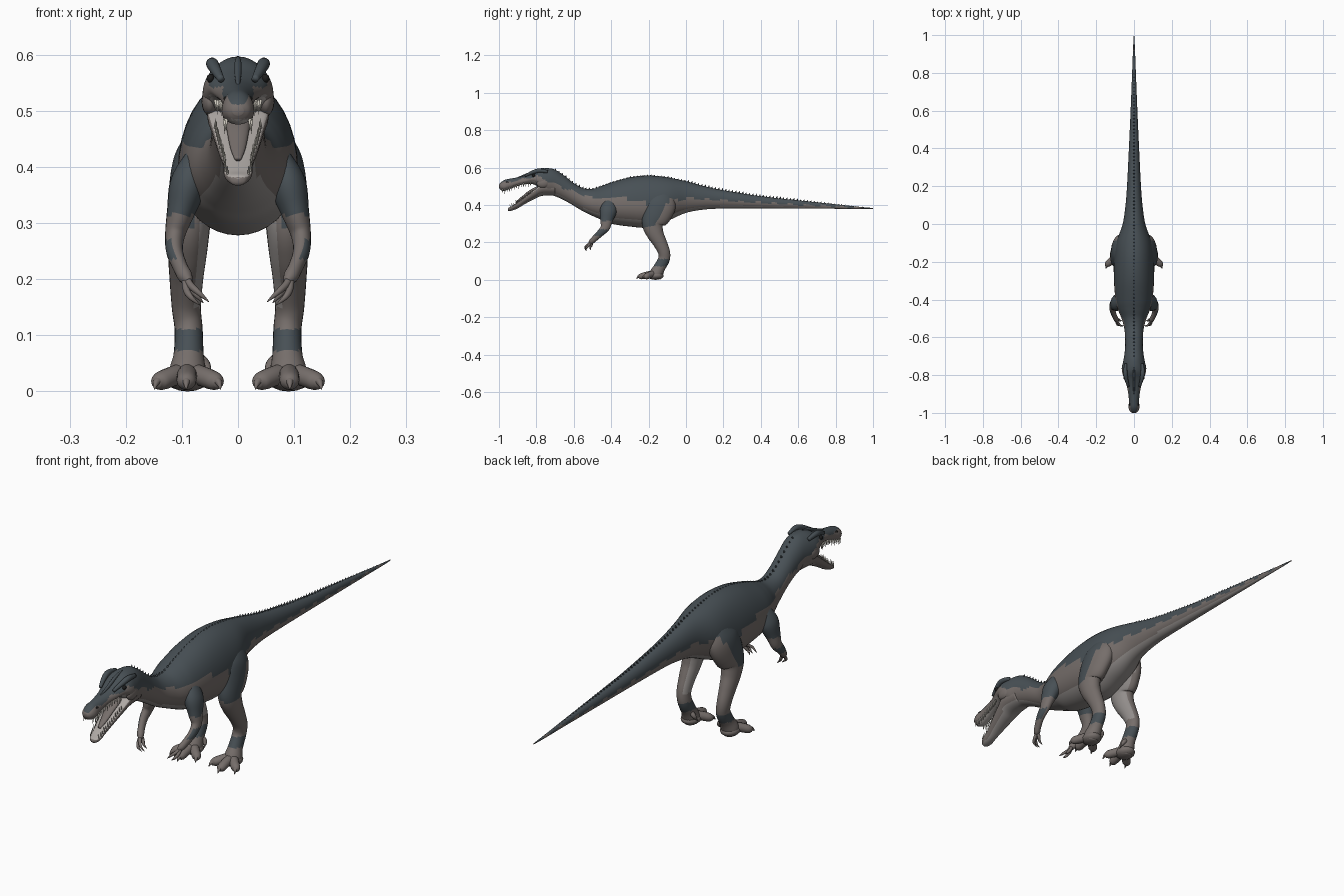
import bpy, bmesh, math
from mathutils import Vector, Matrix

if "Cube" in bpy.data.objects:
    bpy.data.objects.remove(bpy.data.objects["Cube"])


def material(name, rgb):
    m = bpy.data.materials.new(name)
    m.diffuse_color = (*rgb, 1)
    m.use_nodes = True
    m.node_tree.nodes["Principled BSDF"].inputs["Base Color"].default_value = m.diffuse_color
    return m


SLATE, BROWN, PALE, MOUTH, IVORY, BLACK = range(6)
MATS = [material("slate_back", (.064, .080, .091)), material("brown_flank", (.180, .156, .146)),
        material("pale_belly", (.29, .27, .26)), material("mouth_lining", (.42, .39, .37)),
        material("ivory_teeth", (.60, .57, .50)), material("dark_eye", (.012, .012, .012))]


def finish(name, bm, rule, mirror=False):
    """Turn a bmesh into a smooth object, coloured by rule(centre, normal)."""
    bmesh.ops.recalc_face_normals(bm, faces=bm.faces)
    for f in bm.faces:
        f.smooth = True
        f.material_index = rule(f.calc_center_median(), f.normal) if callable(rule) else rule
    me = bpy.data.meshes.new(name)
    bm.to_mesh(me)
    bm.free()
    for m in MATS:
        me.materials.append(m)
    ob = bpy.data.objects.new(name, me)
    bpy.context.collection.objects.link(ob)
    if mirror:
        ob.modifiers.new("Mirror", 'MIRROR')
    return ob


def spline(pts, k):
    """Catmull-Rom resampling of equal-length tuples, k steps per span."""
    p = [pts[0]] + list(pts) + [pts[-1]]
    out = []
    for i in range(1, len(p) - 2):
        for s in range(k):
            t = s / k
            out.append([.5 * (2 * b + (c - a) * t + (2 * a - 5 * b + 4 * c - d) * t * t
                              + (3 * b - a - 3 * c + d) * t ** 3)
                        for a, b, c, d in zip(p[i - 1], p[i], p[i + 1], p[i + 2])])
    return out + [list(pts[-1])]


def skin(bm, rings):
    vs = [[bm.verts.new(v) for v in r] for r in rings]
    n = len(vs[0])
    for a, b in zip(vs, vs[1:]):
        for i in range(n):
            bm.faces.new((a[i], a[(i + 1) % n], b[(i + 1) % n], b[i]))
    bm.faces.new(vs[0])
    bm.faces.new(vs[-1])


def section(y, top, bot, w, low, flat=1, n=36):
    """Egg-shaped cross-section; low = height share of the widest line."""
    zc = bot + (top - bot) * low
    ring = []
    for i in range(n):
        a = 2 * math.pi * i / n
        s, c = math.sin(a), math.cos(a)
        z = zc + (top - zc) * s ** flat if s >= 0 else zc + (zc - bot) * s
        ring.append(Vector((w * c, y, z)))
    return ring


def tube(bm, pts, k=5, n=18):
    """Sweep ellipses along (x, y, z, side radius, depth radius)."""
    P = spline(pts, k)
    rings = []
    for i, p in enumerate(P):
        t = (Vector(P[min(i + 1, len(P) - 1)][:3]) - Vector(P[max(i - 1, 0)][:3])).normalized()
        side = (Vector((1, 0, 0)) - t * t.x).normalized()
        up = t.cross(side)
        rings.append([Vector(p[:3]) + side * p[3] * math.cos(j * 2 * math.pi / n)
                      + up * p[4] * math.sin(j * 2 * math.pi / n) for j in range(n)])
    skin(bm, rings)


def blob(bm, loc, size, seg=16):
    bmesh.ops.create_uvsphere(bm, u_segments=seg, v_segments=seg // 2, radius=1,
                              matrix=Matrix.Translation(loc) @ Matrix.Diagonal((*size, 1)))


def spike(bm, base, tip, r, seg=6):
    d = Vector(tip) - Vector(base)
    rot = d.to_track_quat('Z', 'Y').to_matrix().to_4x4()
    bmesh.ops.create_cone(bm, cap_ends=True, segments=seg, radius1=r, radius2=r * .08, depth=d.length,
                          matrix=Matrix.Translation((Vector(base) + Vector(tip)) / 2) @ rot)


def lookup(table, y, col=1):
    for a, b in zip(table, table[1:]):
        if a[0] <= y <= b[0]:
            return a[col] + (b[col] - a[col]) * (y - a[0]) / (b[0] - a[0])
    return table[0][col] if y < table[0][0] else table[-1][col]


# Body from snout to tail tip: y, top, bottom, half width, widest height
BODY = [(-1, .508, .492, .010, .5), (-.99, .521, .480, .022, .5), (-.97, .534, .476, .029, .4),
        (-.94, .541, .486, .027, .4), (-.90, .548, .502, .030, .4), (-.86, .557, .511, .038, .4),
        (-.82, .572, .512, .052, .45), (-.78, .592, .490, .063, .4), (-.74, .597, .457, .060, .45),
        (-.70, .589, .447, .052, .5), (-.65, .556, .425, .047, .5), (-.60, .517, .396, .047, .5),
        (-.55, .490, .366, .052, .48), (-.50, .486, .342, .066, .46), (-.45, .502, .320, .086, .45),
        (-.40, .520, .300, .098, .44), (-.30, .548, .285, .106, .42), (-.20, .558, .280, .106, .42),
        (-.10, .548, .315, .094, .45), (0, .527, .358, .060, .5), (.10, .500, .376, .045, .5),
        (.20, .479, .381, .037, .5), (.40, .447, .382, .027, .5), (.60, .425, .381, .018, .5),
        (.80, .404, .380, .010, .5), (.93, .390, .379, .005, .5), (1, .384, .379, .001, .5)]
EDGE = [(-1, .515), (-.88, .535), (-.8, .555), (-.72, .52), (-.6, .47), (-.5, .438), (-.4, .44), (-.26, .43),
        (-.2, .40), (-.1, .42), (0, .435), (.4, .412), (1, .382)]


def body_rule(c, n):
    if c.y < -.79 and n.z < -.7:
        return MOUTH
    if c.z > lookup(EDGE, c.y) + .006 * math.sin(c.y * 70):
        return SLATE
    return PALE if n.z < -.6 else BROWN


bm = bmesh.new()
skin(bm, [section(*r) for r in spline(BODY, 7)])
finish("body", bm, body_rule)

# Lower jaw with a flattened inner face
JAW = [(-.70, .515, .452, .048, .6), (-.77, .508, .449, .055, .72), (-.81, .482, .432, .048, .75),
       (-.86, .445, .406, .037, .75), (-.90, .416, .382, .027, .75), (-.93, .395, .370, .025, .7),
       (-.948, .386, .367, .016, .6), (-.953, .379, .371, .006, .5)]
bm = bmesh.new()
skin(bm, [section(*r, .5, 28) for r in spline(JAW, 6)])
finish("lower_jaw", bm, lambda c, n: MOUTH if n.z > .45 and c.y < -.77 else PALE if n.z < -.75 else BROWN)

# Tongue
bm = bmesh.new()
tube(bm, [(0, -.76, .50, .025, .012), (0, -.82, .478, .022, .01), (0, -.88, .435, .014, .007),
          (0, -.91, .414, .006, .004)])
finish("tongue", bm, BROWN)

# Teeth along both jaws
bm = bmesh.new()
for i in range(13):
    y = -.83 - i * .0125
    w, b = lookup(BODY, y, 3) * .82, lookup(BODY, y, 2) + .008
    spike(bm, (w, y, b), (w, y - .002, b - .021 - .005 * (i % 2)), .0035)
    y = -.82 - i * .0098
    jaw = JAW[::-1]
    w, t = lookup(jaw, y, 3) * .88, lookup(jaw, y) - .008
    spike(bm, (w, y, t), (w, y - .005, t + .020 + .004 * (i % 2)), .003)
finish("teeth", bm, IVORY, True)

# Brow ridges, cheeks, eyes, nostrils and snout crest
bm = bmesh.new()
tube(bm, [(.030, -.86, .556, .006, .006), (.041, -.82, .575, .010, .010), (.046, -.785, .584, .011, .011),
          (.044, -.74, .578, .007, .008)])
finish("brow_ridge", bm, SLATE, True)
bm = bmesh.new()
blob(bm, (.050, -.765, .517), (.015, .035, .026))
finish("cheek", bm, BROWN, True)
bm = bmesh.new()
blob(bm, (.049, -.815, .558), (.007, .009, .008))
finish("eye", bm, BLACK, True)
bm = bmesh.new()
blob(bm, (.022, -.955, .522), (.004, .009, .004), 10)
finish("nostril", bm, BLACK, True)
bm = bmesh.new()
tube(bm, [(0, -.90, .545, .003, .004), (0, -.85, .563, .006, .007), (0, -.80, .586, .006, .006),
          (0, -.76, .594, .003, .004)])
finish("snout_crest", bm, SLATE)

# Saw-toothed ridge along back and tail
bm = bmesh.new()
for i in range(92):
    y = -.70 + i * .0182
    z = lookup(BODY, y)
    h = .009 if y > 0 else .006
    spike(bm, (0, y, z - .004), (0, y + .005, z + h * min(1, (1.05 - y) * 2)), .006 * min(1, (1.1 - y) * 2), 4)
finish("back_ridge", bm, SLATE)


# Hind legs
def leg_rule(c, n):
    if .072 < c.z < .112 or (c.z > .285 and c.y < -.165 + (c.z - .3) * .6 and n.x > -.35):
        return SLATE
    return PALE if n.x < -.6 and c.z > .15 else BROWN


bm = bmesh.new()
tube(bm, [(.055, -.115, .47, .025, .045), (.072, -.13, .41, .042, .078), (.083, -.155, .35, .041, .076),
          (.087, -.178, .30, .038, .058), (.09, -.166, .25, .035, .046), (.092, -.140, .20, .030, .037),
          (.092, -.118, .15, .026, .032), (.088, -.118, .11, .025, .031), (.088, -.142, .065, .027, .031),
          (.09, -.160, .03, .034, .036), (.09, -.165, .008, .028, .03)], 7, 24)
finish("hind_leg", bm, leg_rule, True)

# Feet: sole, toes and hind toe
TOES = [(.092, -.242), (.139, -.213), (.041, -.213)]
bm = bmesh.new()
blob(bm, (.09, -.163, .022), (.038, .044, .022))
for x, y in TOES:
    mx, my = .09 + (x - .09) * .55, -.165 + (y + .165) * .55
    tube(bm, [(.09 + (x - .09) * .1, -.165, .034, .018, .018), (mx, my, .027, .018, .018),
              (x, y, .018, .017, .016), (x + (x - .09) * .12, y - .012, .014, .007, .008)], 4, 14)
tube(bm, [(.07, -.135, .06, .01, .01), (.058, -.135, .048, .009, .009), (.053, -.142, .036, .005, .005)], 4, 10)
finish("foot", bm, BROWN, True)
bm = bmesh.new()
for x, y in TOES:
    dx = (x - .09) * .2
    tube(bm, [(x, y - .004, .020, .008, .008), (x + dx * .7, y - .014, .016, .006, .006),
              (x + dx, y - .023, .004, .001, .001)], 4, 10)
spike(bm, (.053, -.140, .038), (.051, -.152, .024), .005)
finish("toe_claws", bm, BROWN, True)

# Arms
bm = bmesh.new()
tube(bm, [(.070, -.40, .42, .022, .035), (.088, -.415, .37, .033, .045), (.102, -.425, .32, .025, .034),
          (.112, -.432, .28, .018, .025), (.113, -.458, .25, .015, .019), (.103, -.487, .222, .013, .016),
          (.094, -.505, .205, .013, .014), (.087, -.515, .196, .007, .008)], 6, 20)
finish("arm", bm, lambda c, n: SLATE if c.z > .315 or (.235 < c.z < .27 and n.x > .3) else BROWN, True)

# Clawed fingers
bm = bmesh.new()
for a, b, tip in [((.085, -.522, .190), (.070, -.538, .176), (.052, -.538, .160)),
                  ((.092, -.522, .182), (.084, -.535, .168), (.068, -.533, .154)),
                  ((.083, -.505, .186), (.074, -.512, .172), (.062, -.508, .158))]:
    tube(bm, [(.094, -.503, .207, .007, .007), (*a, .0065, .0065), (*b, .005, .005), (*tip, .0008, .0008)], 5, 10)
finish("fingers", bm, BROWN, True)
